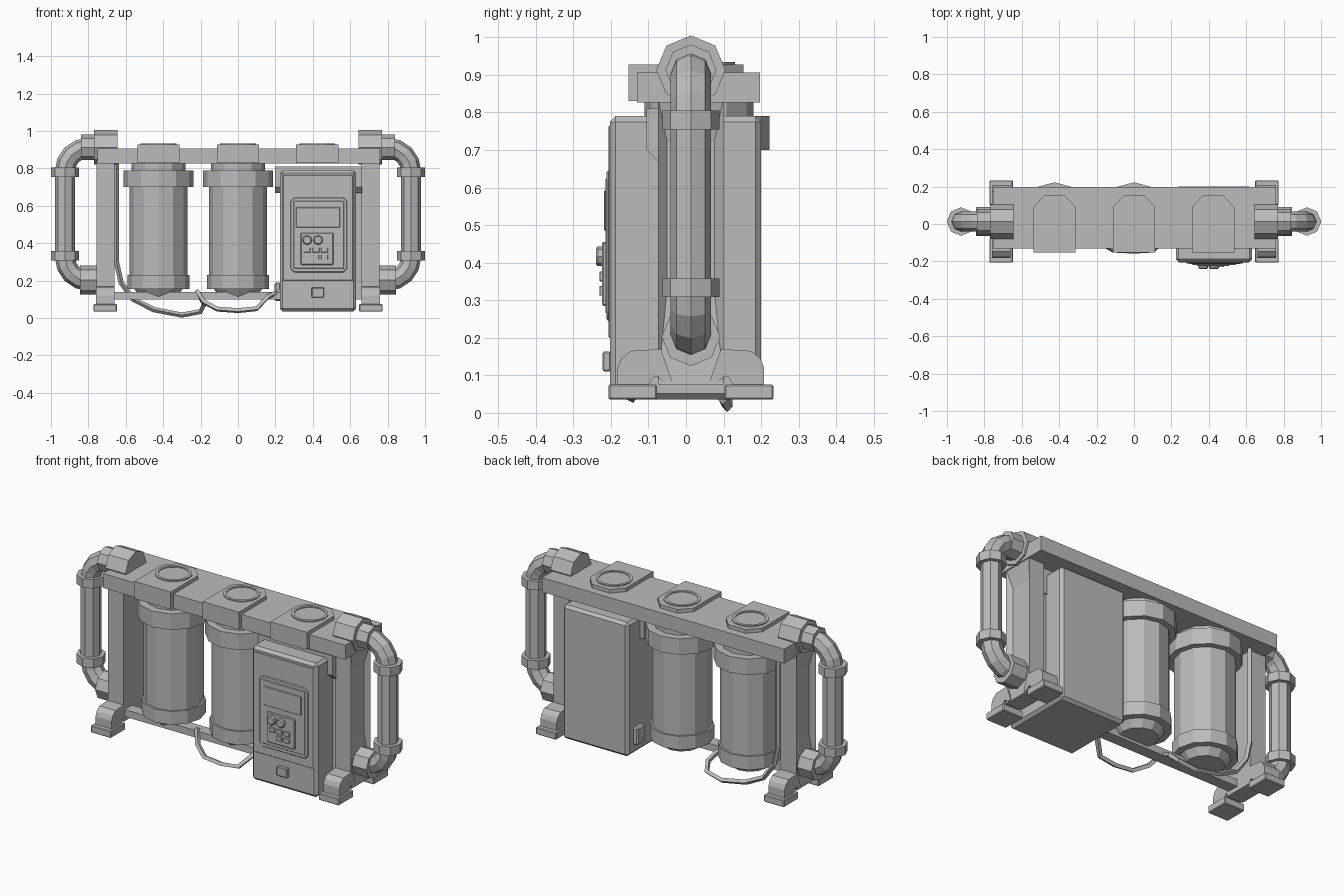
import bpy, bmesh, math
from mathutils import Matrix, Vector

if "Cube" in bpy.data.objects:
    bpy.data.objects.remove(bpy.data.objects["Cube"])

grey = bpy.data.materials.new("plain grey")
grey.diffuse_color = (0.5, 0.5, 0.5, 1)
grey.use_nodes = True
grey.node_tree.nodes["Principled BSDF"].inputs["Base Color"].default_value = grey.diffuse_color


def finish(name, bm, bevel=0):
    bmesh.ops.recalc_face_normals(bm, faces=bm.faces)
    me = bpy.data.meshes.new(name)
    bm.to_mesh(me)
    bm.free()
    me.materials.append(grey)
    ob = bpy.data.objects.new(name, me)
    bpy.context.collection.objects.link(ob)
    if bevel:
        m = ob.modifiers.new("bevel", 'BEVEL')
        m.width, m.segments = bevel, 1
    return ob


def box(name, x0, x1, y0, y1, z0, z1, bevel=0):
    bm = bmesh.new()
    bmesh.ops.create_cube(bm, size=1)
    for v in bm.verts:
        v.co = ((x0 + x1) / 2 + v.co.x * (x1 - x0),
                (y0 + y1) / 2 + v.co.y * (y1 - y0),
                (z0 + z1) / 2 + v.co.z * (z1 - z0))
    return finish(name, bm, bevel)


def prism(name, pts, vec, bevel=0):
    """Extrude a closed 3D outline along vec."""
    bm = bmesh.new()
    face = bm.faces.new([bm.verts.new(p) for p in pts])
    ext = bmesh.ops.extrude_face_region(bm, geom=[face], use_keep_orig=True)
    for v in ext["geom"]:
        if isinstance(v, bmesh.types.BMVert):
            v.co += Vector(vec)
    return finish(name, bm, bevel)


def lathe(name, profile, loc, n, axis='Z'):
    """Turn (radius, height) pairs around an axis through loc."""
    rot = {'Z': Matrix(), 'X': Matrix.Rotation(math.pi / 2, 4, 'Y'),
           'Y': Matrix.Rotation(math.pi / 2, 4, 'X')}[axis]
    m = Matrix.Translation(loc) @ rot
    bm = bmesh.new()
    rings = []
    for r, h in profile:
        angs = [2 * math.pi * i / n for i in range(n)]
        rings.append([bm.verts.new(m @ Vector((r * math.cos(a), r * math.sin(a), h))) for a in angs])
    for a, b in zip(rings, rings[1:]):
        for i in range(n):
            bm.faces.new((a[i], a[(i + 1) % n], b[(i + 1) % n], b[i]))
    bm.faces.new(rings[0])
    bm.faces.new(rings[-1])
    return finish(name, bm)


def tube(name, pts, radius, res):
    cu = bpy.data.curves.new(name, 'CURVE')
    cu.dimensions = '3D'
    cu.bevel_depth, cu.bevel_resolution, cu.use_fill_caps = radius, res, True
    sp = cu.splines.new('POLY')
    sp.points.add(len(pts) - 1)
    for p, co in zip(sp.points, pts):
        p.co = (*co, 1)
    sp.use_smooth = False
    ob = bpy.data.objects.new(name, cu)
    cu.materials.append(grey)
    bpy.context.collection.objects.link(ob)
    bpy.ops.object.select_all(action='DESELECT')
    ob.select_set(True)
    bpy.context.view_layer.objects.active = ob
    bpy.ops.object.convert(target='MESH')
    return ob


# frame: top beam and lower rail
box("top_beam", -0.75, 0.76, -0.13, 0.197, 0.826, 0.907)
box("lower_rail", -0.67, 0.67, -0.065, 0.0, 0.10, 0.14)

# ends: post, feet, handle pipe and its fittings, on both sides
for s, side in ((-1, "left"), (1, "right")):
    post = box(side + "_post", min(s * .66, s * .757), max(s * .66, s * .757), -0.075, 0.10, 0.075, 0.84)
    # recessed panel in the outer face of the post
    bm = bmesh.new()
    bm.from_mesh(post.data)
    bm.normal_update()
    outer = [f for f in bm.faces if f.normal.x * s > 0.9]
    bmesh.ops.inset_region(bm, faces=outer, thickness=0.035)
    for f in outer:
        for v in f.verts:
            v.co.x -= s * 0.025
            v.co.z = 0.33 if v.co.z < 0.4 else 0.72
    for v in bm.verts:
        if abs(v.co.x) > 0.74 and 0.08 < v.co.z < 0.83:
            v.co.z = 0.33 if v.co.z < 0.4 else 0.72
    bm.to_mesh(post.data)
    bm.free()

    for t, end in ((-1, "front"), (1, "back")):
        y = lambda d: 0.013 + t * d
        ya, yb = sorted((y(0.09), y(0.22)))
        box(f"{side}_{end}_foot_pad", s * .71 - .063, s * .71 + .063, ya, yb, 0.035, 0.075, 0.004)
        arch = [(0.195, 0.07), (0.195, 0.12), (0.185, 0.145), (0.16, 0.165), (0.08, 0.17),
                (0.05, 0.085), (0.07, 0.08), (0.085, 0.095), (0.10, 0.095), (0.115, 0.07)]
        prism(f"{side}_{end}_foot_elbow", [(s * .71 - .05, y(d), z) for d, z in arch], (0.10, 0, 0))

    cx, cy, top, low, r = 0.925, 0.013, 0.91, 0.20, 0.125
    path = [(0.70, top)]
    path += [(cx - r + r * math.sin(a), top - r + r * math.cos(a))
             for a in (math.pi / 2 * i / 4 for i in range(5))]
    path += [(cx - r + r * math.cos(a), low + r - r * math.sin(a))
             for a in (math.pi / 2 * i / 4 for i in range(5))]
    path.append((0.70, low))
    tube(side + "_handle_pipe", [(s * x, cy, z) for x, z in path], 0.054, 2)
    for z in (0.333, 0.78):
        lathe(side + "_pipe_collar", [(0.076, -0.025), (0.076, 0.025)], (s * cx, cy, z), 8)
    lathe(side + "_upper_fitting", [(0.092, -0.063), (0.092, 0.063)], (s * .708, cy, 0.913), 8, 'X')
    lathe(side + "_upper_sleeve", [(0.068, -0.04), (0.068, 0.04)], (s * .80, cy, 0.913), 8, 'X')
    lathe(side + "_lower_fitting", [(0.078, -0.045), (0.078, 0.045)], (s * .80, cy, 0.203), 8, 'X')

# filter tanks
for x in (-0.425, 0.0):
    lathe("tank", [(0.10, 0.115), (0.128, 0.155), (0.165, 0.155), (0.165, 0.23), (0.155, 0.23),
                   (0.155, 0.70), (0.188, 0.70), (0.188, 0.79), (0.145, 0.79), (0.145, 0.83)],
          (x, 0.035, 0), 12)

# cap plates with round lids on the beam
for x in (-0.425, 0.0, 0.423):
    outline = [(-.113, -.153), (.113, -.153), (.113, .09), (.055, .153), (-.055, .153), (-.113, .09)]
    prism("cap_plate", [(x + a, b, 0.83) for a, b in outline], (0, 0, 0.098))
    lathe("cap_lid", [(0.095, 0.92), (0.095, 0.934), (0.08, 0.934), (0.08, 0.929)], (x, 0.035, 0), 16)

# control cabinet
box("cabinet", 0.224, 0.632, -0.203, 0.2, 0.036, 0.79, 0.015)
box("cabinet_door", 0.24, 0.616, -0.207, -0.19, 0.20, 0.765, 0.003)
prism("cabinet_bracket", [(0.198, a, b) for a, b in
      ((-.105, .81), (-.105, .70), (-.075, .67), (.09, .67), (.09, .81))], (0.465, 0, 0))
box("cabinet_mount", 0.62, 0.67, -0.06, 0.08, 0.10, 0.70)
box("cable_socket", 0.196, 0.23, 0.08, 0.15, 0.09, 0.19, 0.008)
box("door_latch", 0.393, 0.46, -0.222, -0.2, 0.11, 0.163, 0.004)

# control panel: raised rim, screen, keypad, knobs and buttons
prism("panel_plate", [(0.432 + a, -0.2, 0.445 + b) for a, b in
      ((-.152, -.18), (-.132, -.2), (.132, -.2), (.152, -.18),
       (.152, .18), (.132, .2), (-.132, .2), (-.152, .18))], (0, -0.012, 0), 0.004)
box("panel_face", 0.297, 0.567, -0.215, -0.2, 0.265, 0.625, 0.003)
box("screen", 0.31, 0.545, -0.219, -0.2, 0.485, 0.592, 0.003)
box("keypad_plate", 0.335, 0.51, -0.224, -0.2, 0.285, 0.455, 0.004)
for x in (0.37, 0.428):
    lathe("knob", [(0.026, 0), (0.026, 0.015), (0.02, 0.02)], (x, -0.22, 0.417), 8, 'Y')
for x, z in ((0.37, .363), (0.417, .363), (0.462, .363), (0.415, .325), (0.462, .325)):
    box("button", x - .018, x + .018, -0.231, -0.22, z - .013, z + .013, 0.002)

# hanging cables
tube("back_cable", [(-.65, .11, .83), (-.65, .11, .30), (-.625, .11, .19), (-.56, .11, .10),
                    (-.45, .11, .045), (-.30, .11, .016), (-.20, .10, .035), (-.18, .06, .075),
                    (-.20, 0, .11)], 0.014, 0)
tube("front_cable", [(-.22, -.05, .145), (-.18, -.10, .085), (-.11, -.14, .048), (0, -.145, .04),
                     (.10, -.14, .05), (.16, -.09, .115), (.23, -.03, .145)], 0.014, 0)
